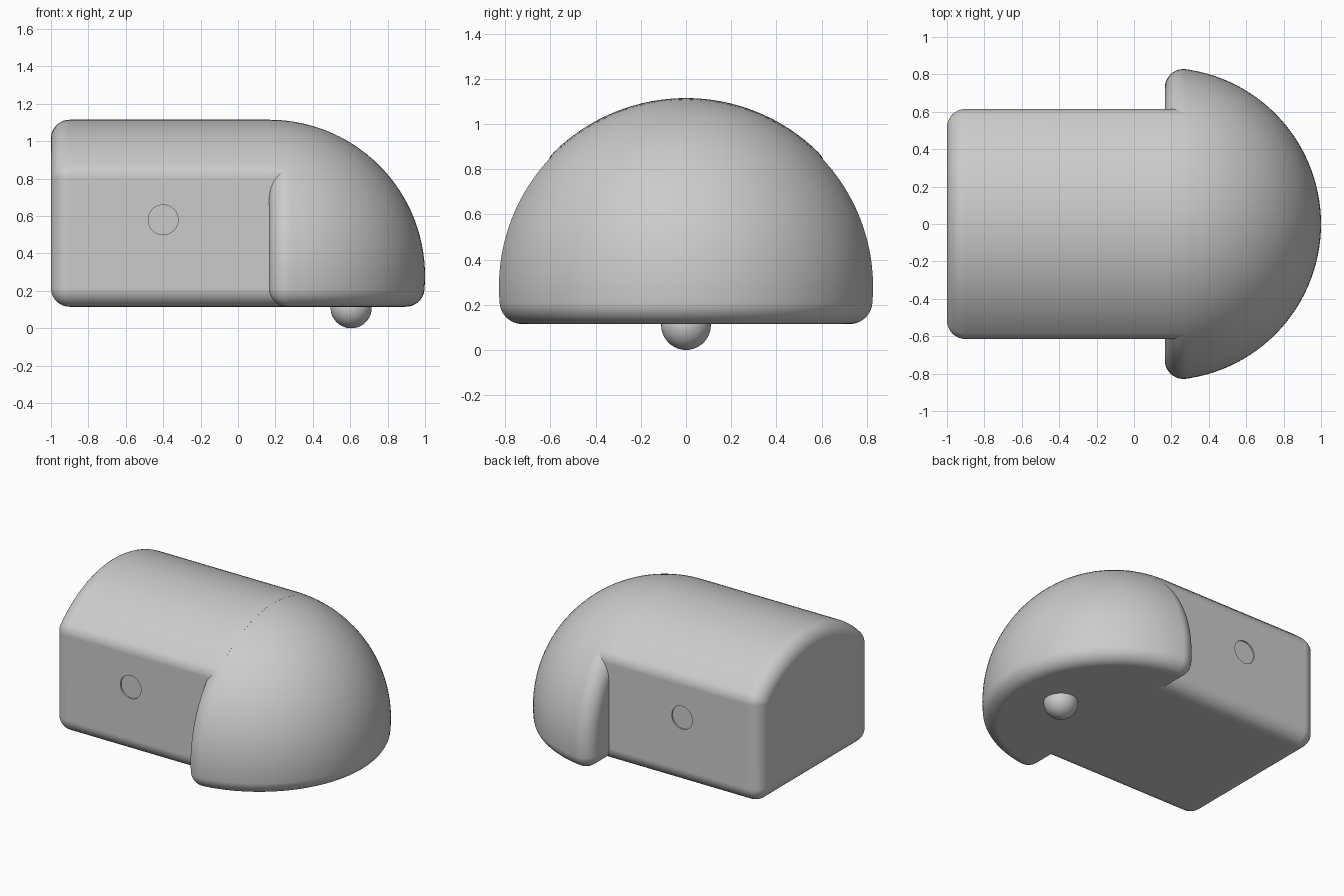
import bpy, bmesh, math
from mathutils import Vector

if "Cube" in bpy.data.objects:
    bpy.data.objects.remove(bpy.data.objects["Cube"])

R, FIL = 0.835, 0.1                    # dome radius, edge fillet
C = Vector((0.165, 0, 0.28))           # dome centre
BACK, FLOOR, HALF_W, REAR = 0.165, 0.115, 0.615, -1.0

grey = bpy.data.materials.new("light_grey")
grey.diffuse_color = (0.6, 0.6, 0.6, 1)
grey.use_nodes = True
grey.node_tree.nodes["Principled BSDF"].inputs["Base Color"].default_value = grey.diffuse_color


def make_object(name, bm):
    bmesh.ops.recalc_face_normals(bm, faces=bm.faces[:])
    me = bpy.data.meshes.new(name)
    bm.to_mesh(me)
    bm.free()
    ob = bpy.data.objects.new(name, me)
    bpy.context.collection.objects.link(ob)
    me.materials.append(grey)
    return ob


def activate(ob):
    bpy.ops.object.select_all(action='DESELECT')
    ob.select_set(True)
    bpy.context.view_layer.objects.active = ob


def smooth(ob):
    activate(ob)
    bpy.ops.object.shade_smooth_by_angle(angle=math.radians(35))
    mod = ob.modifiers.new("flat_normals", 'WEIGHTED_NORMAL')
    mod.keep_sharp = True


# Dome: quarter sphere with every edge rounded. A smaller core is cut by the
# back and floor planes, then each of its support points is pushed out by FIL.
A, B, RHO = BACK + FIL, FLOOR + FIL, R - FIL


def support(n):
    q = C + RHO * n
    if q.x >= A and q.z >= B:
        return "ball", q
    options = []
    r = math.sqrt(RHO ** 2 - (A - C.x) ** 2)
    d = Vector((0, n.y, n.z))
    if d.length > 1e-9:
        q = Vector((A, 0, C.z)) + r * d.normalized()
        if q.z >= B:
            options.append(("back", q))
    r = math.sqrt(RHO ** 2 - (B - C.z) ** 2)
    d = Vector((n.x, n.y, 0))
    if d.length > 1e-9:
        q = Vector((C.x, 0, B)) + r * d.normalized()
        if q.x >= A:
            options.append(("floor", q))
    y = math.sqrt(RHO ** 2 - (A - C.x) ** 2 - (B - C.z) ** 2)
    options += [("corner", Vector((A, s * y, B))) for s in (-1, 1)]
    return max(options, key=lambda o: n.dot(o[1]))


bm = bmesh.new()
seen = set()
STEPS, SEGS = 60, 120
for axis, kinds in (("z", ("ball", "floor", "corner")), ("x", ("back",))):
    for i in range(STEPS + 1):
        t = min(max(math.pi * i / STEPS, 1e-4), math.pi - 1e-4)
        for j in range(SEGS):
            p = 2 * math.pi * j / SEGS
            u, v, w = math.sin(t) * math.cos(p), math.sin(t) * math.sin(p), math.cos(t)
            n = Vector((u, v, w)) if axis == "z" else Vector((w, v, u))
            kind, q = support(n)
            if kind in kinds:
                co = q + FIL * n
                key = tuple(round(k, 3) for k in co)
                if key not in seen:
                    seen.add(key)
                    bm.verts.new(co)
hull = bmesh.ops.convex_hull(bm, input=bm.verts[:], use_existing_faces=False)
loose = {g for g in hull["geom_interior"] + hull["geom_unused"]
         if isinstance(g, bmesh.types.BMVert)}
bmesh.ops.delete(bm, geom=list(loose), context='VERTS')
bmesh.ops.dissolve_limit(bm, angle_limit=0.004, verts=bm.verts[:], edges=bm.edges[:])
smooth(make_object("dome", bm))


# Body: arched profile lofted along x, rounded at the rear end
def half_profile(radius):
    """Core points and outward angles, from the floor up to the crown."""
    rho, y = radius - FIL, HALF_W - FIL
    top = math.acos(y / rho)
    pts = [(y, B, math.radians(-90 + 10 * k)) for k in range(10)]
    pts += [(y, C.z + rho * math.sin(top), top * k / 6) for k in range(7)]
    for k in range(1, 17):
        a = top + (math.pi / 2 - top) * k / 16
        pts.append((rho * math.cos(a), C.z + rho * math.sin(a), a))
    return pts


def section(bm, x, offset, radius):
    pts = [(y + offset * math.cos(a), z + offset * math.sin(a))
           for y, z, a in half_profile(radius)]
    pts += [(-y, z) for y, z in reversed(pts[:-1])]
    return [bm.verts.new((x, y, z)) for y, z in pts]


bm = bmesh.new()
rings = []
for k in range(11):
    t = math.radians(5 + 8.5 * k)
    rings.append(section(bm, REAR + FIL * (1 - math.cos(t)), FIL * math.sin(t), R))
rings[0:1] = [section(bm, REAR, 1e-4, R), rings[0]]
for x in (BACK, 0.2, 0.235, 0.27):
    rings.append(section(bm, x, FIL, math.sqrt(R ** 2 - (x - C.x) ** 2)))
for r0, r1 in zip(rings, rings[1:]):
    for k in range(len(r0)):
        m = (k + 1) % len(r0)
        bm.faces.new((r0[k], r0[m], r1[m], r1[k]))
bm.faces.new(rings[0])
bm.faces.new(rings[-1])
bmesh.ops.remove_doubles(bm, verts=bm.verts[:], dist=1e-5)
body = make_object("body", bm)

# Shallow round recess in each side wall
for s in (-1, 1):
    bpy.ops.mesh.primitive_cylinder_add(vertices=48, radius=0.08, depth=0.1,
                                        location=(-0.4, s * (HALF_W + 0.04), 0.58),
                                        rotation=(math.pi / 2, 0, 0))
    cutter = bpy.context.object
    cutter.name = "recess_cutter"
    cutter.hide_render = True
    mod = body.modifiers.new("recess", 'BOOLEAN')
    mod.operation = 'DIFFERENCE'
    mod.solver = 'EXACT'
    mod.object = cutter
    activate(body)
    bpy.ops.object.modifier_apply(modifier=mod.name)
    bpy.data.objects.remove(cutter)
smooth(body)

# Ball caster under the dome
bm = bmesh.new()
bmesh.ops.create_uvsphere(bm, u_segments=48, v_segments=24, radius=0.11)
bmesh.ops.translate(bm, verts=bm.verts[:], vec=(0.605, 0, 0.11))
smooth(make_object("caster_ball", bm))
